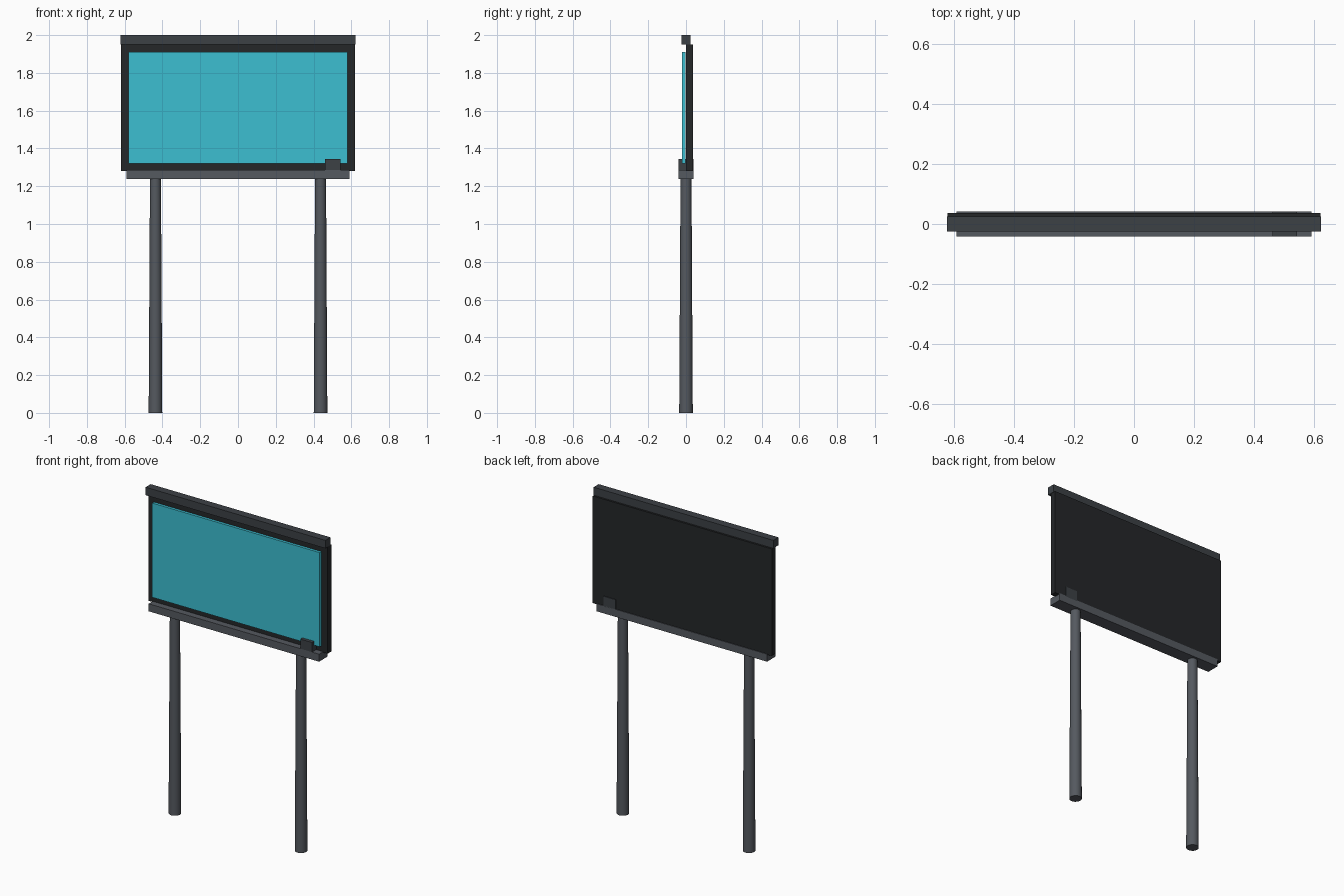
import bpy

if "Cube" in bpy.data.objects:
    bpy.data.objects.remove(bpy.data.objects["Cube"])


def material(name, rgb):
    m = bpy.data.materials.new(name)
    m.diffuse_color = (*rgb, 1)
    m.use_nodes = True
    m.node_tree.nodes["Principled BSDF"].inputs["Base Color"].default_value = m.diffuse_color
    return m


post_grey = material("post_grey", (0.09, 0.10, 0.115))
bar_grey = material("bar_grey", (0.045, 0.052, 0.06))
panel_black = material("panel_black", (0.018, 0.02, 0.022))
screen_teal = material("screen_teal", (0.045, 0.52, 0.64))


def box(name, x, y, z, mat):
    """Box from (min, max) pairs on each axis."""
    spans = (x, y, z)
    bpy.ops.mesh.primitive_cube_add(size=1, location=[(a + b) / 2 for a, b in spans])
    ob = bpy.context.object
    ob.name = name
    ob.scale = [b - a for a, b in spans]
    bpy.ops.object.transform_apply(location=False, rotation=False, scale=True)
    ob.data.materials.append(mat)
    return ob


# Display panel, raised screen and top cap
box("display_panel", (-0.62, 0.62), (0.0, 0.037), (1.28, 1.95), panel_black)
box("screen", (-0.58, 0.58), (-0.02, -0.003), (1.32, 1.91), screen_teal)
box("top_cap", (-0.622, 0.622), (-0.025, 0.025), (1.95, 2.0), bar_grey)

# Support rail and the small clamp that wraps the panel's lower edge
box("support_rail", (-0.59, 0.59), (-0.041, 0.041), (1.238, 1.285), post_grey)
box("clamp", (0.46, 0.542), (-0.041, 0.041), (1.28, 1.345), bar_grey)

# Two tapered posts
for side, x in (("left", -0.437), ("right", 0.437)):
    bpy.ops.mesh.primitive_cone_add(vertices=20, radius1=0.036, radius2=0.029,
                                    depth=1.245, location=(x, 0, 0.6225))
    post = bpy.context.object
    post.name = side + "_post"
    post.data.materials.append(post_grey)
    bpy.ops.object.shade_smooth_by_angle()
